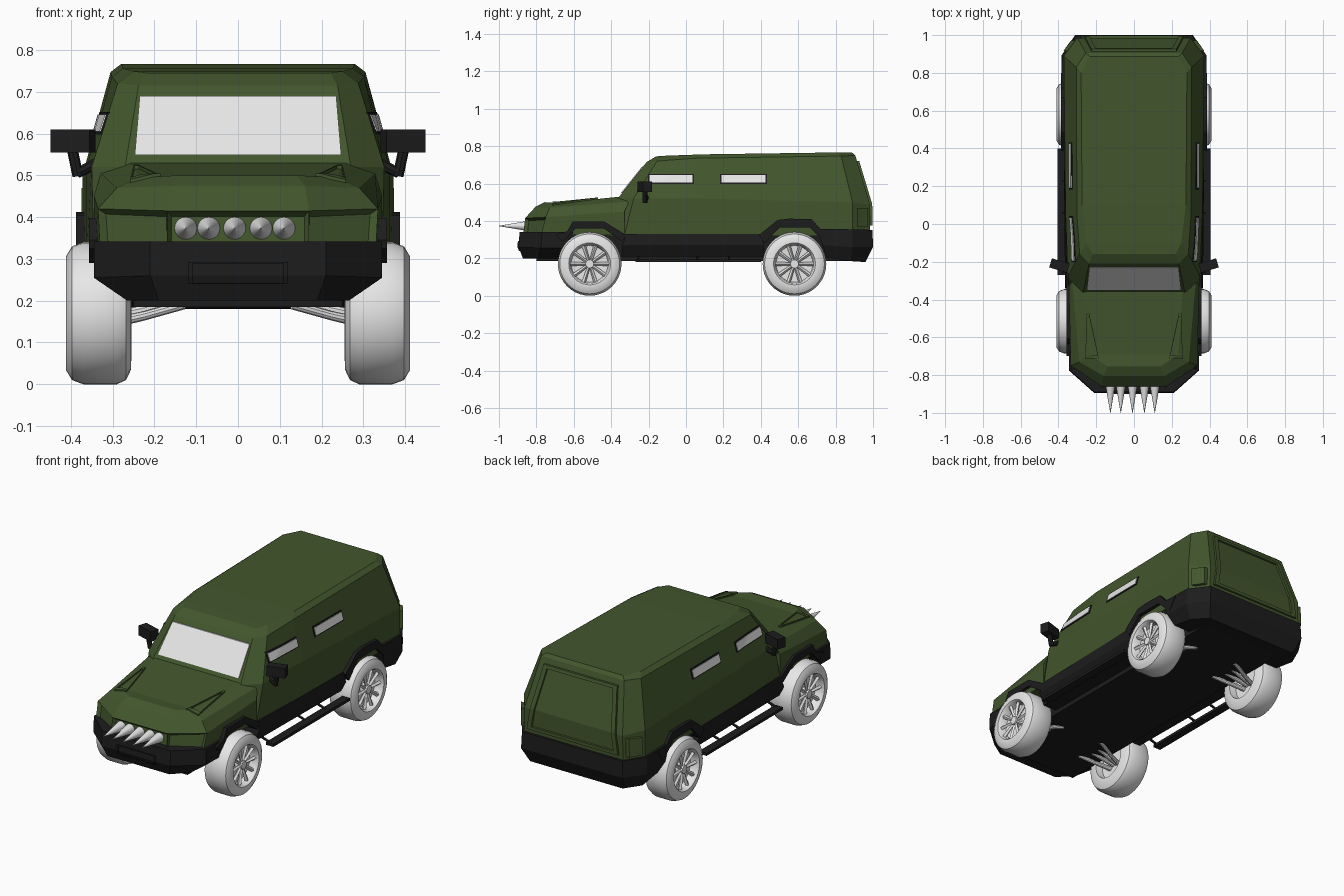
import bpy, bmesh, math
from mathutils import Vector, Matrix
from mathutils.bvhtree import BVHTree

if "Cube" in bpy.data.objects:
    bpy.data.objects.remove(bpy.data.objects["Cube"])


def material(name, r, g, b):
    m = bpy.data.materials.new(name)
    m.diffuse_color = (r, g, b, 1)
    m.use_nodes = True
    m.node_tree.nodes["Principled BSDF"].inputs["Base Color"].default_value = m.diffuse_color
    return m


GREEN = material("army green", 0.055, 0.093, 0.026)
BLACK = material("matt black", 0.012, 0.012, 0.012)
GREY = material("light grey", 0.8, 0.8, 0.8)


def finish(bm, name, mat, smooth=False):
    bmesh.ops.recalc_face_normals(bm, faces=bm.faces)
    me = bpy.data.meshes.new(name)
    for f in bm.faces:
        f.smooth = smooth
    bm.to_mesh(me)
    bm.free()
    if smooth:
        me.set_sharp_from_angle(angle=math.radians(35))
    me.materials.append(mat)
    ob = bpy.data.objects.new(name, me)
    bpy.context.collection.objects.link(ob)
    return ob


def stack(levels):
    """Shell from mirrored plan outlines stacked upwards (half outline, front to back)."""
    bm = bmesh.new()
    rings = [[bm.verts.new(p) for p in h] + [bm.verts.new((-x, y, z)) for x, y, z in reversed(h)]
             for h in levels]
    n = len(rings[0])
    for a, b in zip(rings, rings[1:]):
        for i in range(n):
            j = (i + 1) % n
            bm.faces.new((a[i], a[j], b[j], b[i]))
    for r in (rings[0], rings[-1]):
        for i in range(n // 2 - 1):
            bm.faces.new((r[i], r[i + 1], r[n - 2 - i], r[n - 1 - i]))
    bmesh.ops.recalc_face_normals(bm, faces=bm.faces)
    return bm


def patch(tree, name, corners, d, off, mat, n=6):
    """Thin plate projected onto a shell along direction d."""
    a, b, c, e = [Vector(p) for p in corners]
    d = Vector(d)
    bm = bmesh.new()
    g = []
    for i in range(n + 1):
        row = []
        for j in range(n + 1):
            u, v = i / n, j / n
            p = a.lerp(b, u).lerp(e.lerp(c, u), v)
            hit = tree.ray_cast(p, d)[0] or p
            row.append(bm.verts.new(hit - d * off))
        g.append(row)
    for i in range(n):
        for j in range(n):
            bm.faces.new((g[i][j], g[i + 1][j], g[i + 1][j + 1], g[i][j + 1]))
    ext = bmesh.ops.extrude_face_region(bm, geom=bm.faces[:])["geom"]
    vs = [v for v in ext if isinstance(v, bmesh.types.BMVert)]
    bmesh.ops.translate(bm, vec=d * (off + 0.004), verts=vs)
    return finish(bm, name, mat)


def frame(tree, name, corners, d, off, mat, w):
    """Raised rim: four plates between an outline and its shrunken copy."""
    o = [Vector(p) for p in corners]
    mid = sum(o, Vector()) / 4
    k = [mid + (p - mid) * (1 - w) for p in o]
    for i in range(4):
        j = (i + 1) % 4
        patch(tree, name, (o[i], o[j], k[j], k[i]), d, off, mat)


def rod(name, p, q, r1, r2, mat, seg=10, smooth=True):
    p, q = Vector(p), Vector(q)
    bm = bmesh.new()
    m = Matrix.Translation((p + q) / 2) @ (q - p).to_track_quat('Z', 'Y').to_matrix().to_4x4()
    bmesh.ops.create_cone(bm, cap_ends=True, segments=seg, radius1=r1, radius2=r2,
                          depth=(q - p).length, matrix=m)
    return finish(bm, name, mat, smooth)


def box(name, c, size, mat, rz=0.0):
    bm = bmesh.new()
    m = Matrix.Translation(c) @ Matrix.Rotation(rz, 4, 'Z') @ Matrix.Diagonal((*size, 1))
    bmesh.ops.create_cube(bm, size=1, matrix=m)
    return finish(bm, name, mat)


def prism(name, prof, x0, x1, mat):
    """(y, z) profile extruded across x."""
    bm = bmesh.new()
    a = [bm.verts.new((x0, y, z)) for y, z in prof]
    b = [bm.verts.new((x1, y, z)) for y, z in prof]
    bm.faces.new(a)
    bm.faces.new(b)
    for i in range(len(prof)):
        j = (i + 1) % len(prof)
        bm.faces.new((a[i], a[j], b[j], b[i]))
    return finish(bm, name, mat)


# Cabin shell
cab = stack([
    [(.29, -.42, .32), (.345, -.33, .32), (.362, .05, .32), (.372, .89, .32), (.305, .985, .32)],
    [(.27, -.365, .52), (.35, -.28, .52), (.362, .05, .52), (.372, .89, .50), (.30, .985, .485)],
    [(.238, -.21, .715), (.288, -.155, .72), (.302, .05, .735), (.305, .83, .747), (.255, .905, .75)],
    [(.22, -.16, .745), (.25, -.10, .749), (.275, .10, .756), (.28, .80, .766), (.235, .887, .766)],
])
cab_tree = BVHTree.FromBMesh(cab)
finish(cab, "cabin", GREEN)

# Hood shell with recessed grille and lamp housings
hood = stack([
    [(.17, -.87, .325), (.33, -.775, .325), (.345, -.33, .325)],
    [(.17, -.86, .415), (.335, -.75, .42), (.345, -.33, .45)],
    [(.16, -.805, .475), (.29, -.73, .47), (.328, -.30, .505)],
    [(.14, -.755, .50), (.235, -.69, .495), (.262, -.30, .535)],
])
hood_tree = BVHTree.FromBMesh(hood)
nose = [f for f in hood.faces if f.normal.y < -.5 and f.calc_center_median().z < .4]
bmesh.ops.inset_individual(hood, faces=nose, thickness=.016, depth=-.018)
finish(hood, "hood", GREEN)

# Bumpers
bump = stack([
    [(.19, -.872, .20), (.265, -.79, .20), (.265, -.65, .20)],
    [(.21, -.895, .26), (.345, -.775, .255), (.345, -.655, .255)],
    [(.21, -.89, .342), (.345, -.77, .342), (.345, -.60, .342)],
])
bump_tree = BVHTree.FromBMesh(bump)
finish(bump, "front_bumper", BLACK)
finish(stack([
    [(.35, .75, .205), (.35, .88, .185), (.285, .96, .18)],
    [(.385, .73, .27), (.385, .89, .26), (.312, 1.0, .26)],
    [(.385, .70, .358), (.382, .89, .355), (.308, .997, .352)],
]), "rear_bumper", BLACK)
frame(bump_tree, "plate_frame", [(-.12, -1, .24), (.12, -1, .24), (.12, -1, .292), (-.12, -1, .292)],
      (0, 1, 0), .006, BLACK, .1)

# Underbody and sills between the wheels
box("underbody", (0, .05, .26), (.5, 1.7, .15), BLACK)
finish(stack([
    [(.33, -.345, .21), (.34, .42, .21)],
    [(.365, -.34, .27), (.372, .415, .27)],
    [(.355, -.32, .33), (.372, .40, .33)],
]), "sills", BLACK)

# Windscreen and roof brow line
patch(cab_tree, "windscreen", [(-.247, -1, .548), (.247, -1, .548), (.235, -1, .69), (-.235, -1, .69)],
      (0, 1, 0), .006, GREY)

# Rear door rim and inner panel
frame(cab_tree, "rear_door_frame", [(-.28, 2, .375), (.28, 2, .375), (.225, 2, .72), (-.225, 2, .72)],
      (0, -1, 0), .012, GREEN, .1)

# Grille spikes
for x in (-.125, -.07, -.008, .055, .11):
    rod("spike", (x, -.845, .373), (x, -1.0, .373), .027, 0.001, GREY, 20)


def wheel(s, yc):
    """Turned tyre and dished rim, then spokes and hub."""
    prof = [(.255, .10), (.256, .135), (.268, .16), (.29, .17), (.37, .17), (.397, .16),
            (.411, .137), (.411, .112), (.40, .104), (.365, .098), (.36, 0.0)]
    bm = bmesh.new()
    seg = 40
    prof = [(.30, 0.0), (.295, .095)] + prof
    rings = []
    for x, r in prof:
        cnt = seg if r else 1
        rings.append([bm.verts.new((s * x, yc + r * math.cos(2 * math.pi * i / seg),
                                    .17 + r * math.sin(2 * math.pi * i / seg))) for i in range(cnt)])
    for a, b in zip(rings, rings[1:]):
        for i in range(seg):
            j = (i + 1) % seg
            quad = [a[i % len(a)], a[j % len(a)], b[j % len(b)], b[i % len(b)]]
            bm.faces.new(list(dict.fromkeys(quad)))
    finish(bm, "wheel", GREY, True)
    for k in range(10):
        t = 2 * math.pi * k / 10
        c, d = math.cos(t), math.sin(t)
        rod("spoke", (s * .385, yc + .02 * c, .17 + .02 * d),
            (s * .39, yc + .103 * c, .17 + .103 * d), .008, .011, GREY, 4, False)
    rod("hub", (s * .355, yc, .17), (s * .398, yc, .17), .03, .022, GREY, 16)
    # suspension arms
    for a, b, z in ((-.09, -.03, .19), (-.03, -.01, .205), (.03, .01, .205), (.09, .03, .19)):
        rod("suspension_arm", (s * .13, yc + a, z), (s * .22, yc + (a + b) / 2, z - .025), .011, .011, GREY)
        rod("suspension_arm", (s * .215, yc + (a + b) / 2, z - .024), (s * .31, yc + b, z - .065 + .02),
            .011, .013, GREY)


for s in (1, -1):
    for yc in (-.515, .58):
        wheel(s, yc)

    # Wheel arch flares
    prism("front_flare", [(-.70, .325), (-.635, .345), (-.605, .398), (-.44, .398), (-.32, .325),
                          (-.34, .29), (-.44, .36), (-.59, .36), (-.66, .29)], s * .25, s * .357, BLACK)
    prism("rear_flare", [(.39, .325), (.49, .405), (.55, .412), (.67, .41), (.72, .357), (.80, .35),
                         (.75, .28), (.66, .365), (.50, .365), (.42, .28)], s * .25, s * .387, BLACK)

    # Side windows with dark surrounds
    for y0, y1 in ((-.195, .035), (.19, .425)):
        for name, g, off, mat in (("window_surround", .007, .004, BLACK), ("side_window", 0, .007, GREY)):
            patch(cab_tree, name, [(s, y0 - g, .605 - g), (s, y1 + g, .605 - g),
                                   (s, y1 + g, .645 + g), (s, y0 - g, .645 + g)],
                  (-s, 0, 0), off, mat, 10)

    # Tail lamp boxes
    patch(cab_tree, "tail_lamp_box", [(s, .915, .37), (s, .972, .37), (s, .972, .47), (s, .915, .47)],
          (-s, 0, 0), .02, GREEN, 2)

    # Hood vents
    frame(hood_tree, "hood_vent", [(s * .185, -.715, 1), (s * .258, -.715, 1),
                                   (s * .25, -.47, 1), (s * .238, -.47, 1)],
          (0, 0, -1), .008, GREEN, .16)

    # Running boards and brackets
    box("running_board", (s * .383, .065, .187), (.046, .67, .015), BLACK)
    for y in (-.255, .06, .23):
        rod("board_bracket", (s * .30, y, .215), (s * .38, y, .19), .007, .007, BLACK, 6)

    # Door mirrors
    box("mirror_housing", (s * .395, -.22, .582), (.098, .05, .055), BLACK, s * .3)
    rod("mirror_arm", (s * .335, -.21, .53), (s * .385, -.22, .505), .014, .012, BLACK, 8)
    rod("mirror_arm", (s * .383, -.22, .498), (s * .397, -.22, .565), .013, .013, BLACK, 8)
